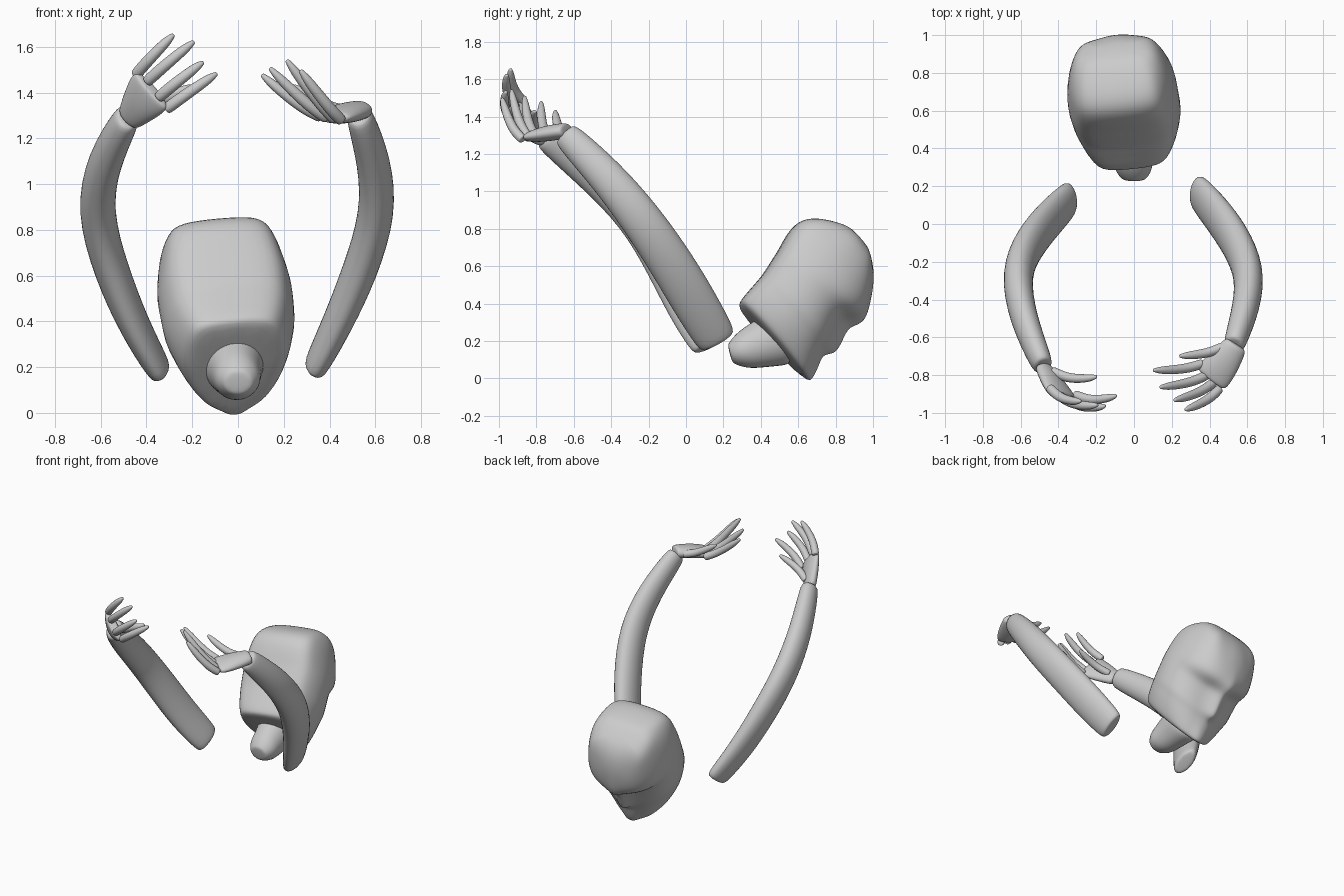
import bpy, bmesh
from mathutils import Vector as V
from math import cos, sin, tau


def skin(name, rings, levels=2):
    """Loft closed rings, cap both ends, subdivide smoothly."""
    bm = bmesh.new()
    vs = [[bm.verts.new(p) for p in r] for r in rings]
    n = len(rings[0])
    for a, b in zip(vs, vs[1:]):
        for i in range(n):
            j = (i + 1) % n
            bm.faces.new((a[i], a[j], b[j], b[i]))
    bm.faces.new(vs[0][::-1])
    bm.faces.new(vs[-1])
    bmesh.ops.recalc_face_normals(bm, faces=bm.faces)
    for f in bm.faces:
        f.smooth = True
    me = bpy.data.meshes.new(name)
    bm.to_mesh(me)
    bm.free()
    ob = bpy.data.objects.new(name, me)
    bpy.context.collection.objects.link(ob)
    m = ob.modifiers.new("smooth", 'SUBSURF')
    m.levels = m.render_levels = levels
    return ob


def limb(name, path, wides, thins, side, sides=8, end=0.012):
    """Tube with an oval section; 'side' is the wide direction."""
    pts = [V(p) for p in path]
    side = V(side)
    rings = []
    last = len(pts) - 1
    for k, p in enumerate(pts):
        t = (pts[min(k + 1, last)] - pts[max(k - 1, 0)]).normalized()
        a = (side - t * side.dot(t)).normalized()
        b = t.cross(a)

        def ring(c, s):
            out = []
            for i in range(sides):
                g = tau * (i + .5) / sides
                out.append(c + a * (cos(g) * wides[k] * s * 1.1) + b * (sin(g) * thins[k] * s * 1.1))
            return out
        if k == 0:
            rings.append(ring(p - t * end, .8))
        rings.append(ring(p, 1))
        if k == last:
            rings.append(ring(p + t * end, .75))
    return skin(name, rings)


# Head: stacked sections in a tilted frame, face looking down and back
O = V((-.05, .64, .45))
UP, FWD, RIGHT = V((-.13, .74, .67)), V((0, .67, -.74)), V((1, .1, .09))
# height, back, half width, face width, front centre, nose side, eye
sections = [
    (-.31, -.185, .20, .60, .34, .34, .315),
    (-.29, -.212, .24, .66, .37, .365, .33),
    (-.20, -.222, .275, .80, .33, .325, .30),
    (-.155, -.228, .285, .86, .305, .30, .285),
    (-.12, -.232, .295, .90, .33, .305, .28),
    (-.085, -.238, .30, .94, .36, .31, .27),
    (.00, -.262, .305, .97, .32, .28, .235),
    (.06, -.278, .305, 1.0, .295, .26, .22),
    (.13, -.305, .30, 1.0, .335, .32, .30),
    (.23, -.325, .28, 1.0, .265, .26, .25),
    (.31, -.27, .255, 1.0, .20, .20, .18),
    (.38, -.165, .22, 1.0, .12, .115, .10),
    (.41, -.10, .15, .70, .03, .03, .02)]
rings = []
for u, fb, w, s, fc, fn, fe in sections:
    d = fe - fb
    half = [(0, fb), (.64 * w, fb + .008), (.84 * w, fb + .13 * d), (w, fb + .45 * d),
            ((.56 + .34 * s) * w, fb + .77 * d), (min(.18 * s, .8 * w), fe - .06 * d),
            (.10 * s, fe), (.042 * s, fn), (0, fc)]
    loop = half + [(-x, f) for x, f in half[-2:0:-1]]
    rings.append([O + RIGHT * x + UP * u + FWD * f for x, f in loop])
skin("head", rings)

# Neck stub
limb("neck", [(-.02, .50, .22), (-.01, .41, .185), (-.005, .335, .16), (0, .285, .145), (0, .245, .135)],
     [.14, .115, .105, .098, .07], [.16, .13, .112, .09, .06], (1, 0, 0))

# Arms
wides = [.112, .122, .12, .112, .098, .078]
thins = [.055, .068, .078, .08, .074, .06]
limb("right_arm", [(.34, .165, .205), (.44, .05, .40), (.535, -.08, .62), (.615, -.25, .87),
                   (.60, -.43, 1.09), (.53, -.64, 1.30)], wides, thins, (.1, .8, .57))
limb("left_arm", [(-.345, .13, .19), (-.455, .02, .38), (-.555, -.10, .62), (-.63, -.26, .88),
                  (-.59, -.50, 1.10), (-.485, -.745, 1.29)], wides, thins, (-.1, .8, .57))

# Palms
limb("right_palm", [(.535, -.645, 1.325), (.47, -.74, 1.31), (.41, -.815, 1.295)],
     [.068, .09, .10], [.042, .044, .032], (.13, -.14, -.02))
limb("left_palm", [(-.475, -.765, 1.29), (-.425, -.845, 1.355), (-.38, -.91, 1.41)],
     [.062, .094, .115], [.036, .042, .032], (.13, -.03, -.16))

# Fingers: base and tip, with a bend pushed out towards the back of the hand
hands = {
    "right": (V((.01, -.012, -.022)), [
        ((.36, -.74, 1.295), (.10, -.775, 1.48)),
        ((.385, -.80, 1.29), (.135, -.865, 1.51)),
        ((.42, -.84, 1.285), (.21, -.935, 1.545)),
        ((.45, -.875, 1.28), (.27, -.985, 1.50)),
        ((.47, -.65, 1.32), (.24, -.70, 1.43))]),
    "left": (V((-.004, -.024, 0)), [
        ((-.445, -.87, 1.48), (-.28, -.94, 1.655)),
        ((-.395, -.91, 1.45), (-.19, -.96, 1.625)),
        ((-.345, -.93, 1.38), (-.15, -.965, 1.535)),
        ((-.31, -.905, 1.33), (-.09, -.91, 1.485)),
        ((-.43, -.78, 1.32), (-.195, -.81, 1.43))])}
for hand, (bend, fingers) in hands.items():
    for i, (a, b) in enumerate(fingers):
        a, b = V(a), V(b)
        path = [a.lerp(b, t) + bend * k for t, k in ((0, 0), (.3, 1), (.6, .9), (.85, .4), (.97, 0))]
        r = [.028, .028, .026, .022, .011]
        name = "thumb" if i == 4 else f"finger_{i + 1}"
        limb(f"{hand}_{name}", path, r, r, (.1, .5, .9), sides=6, end=.006)
